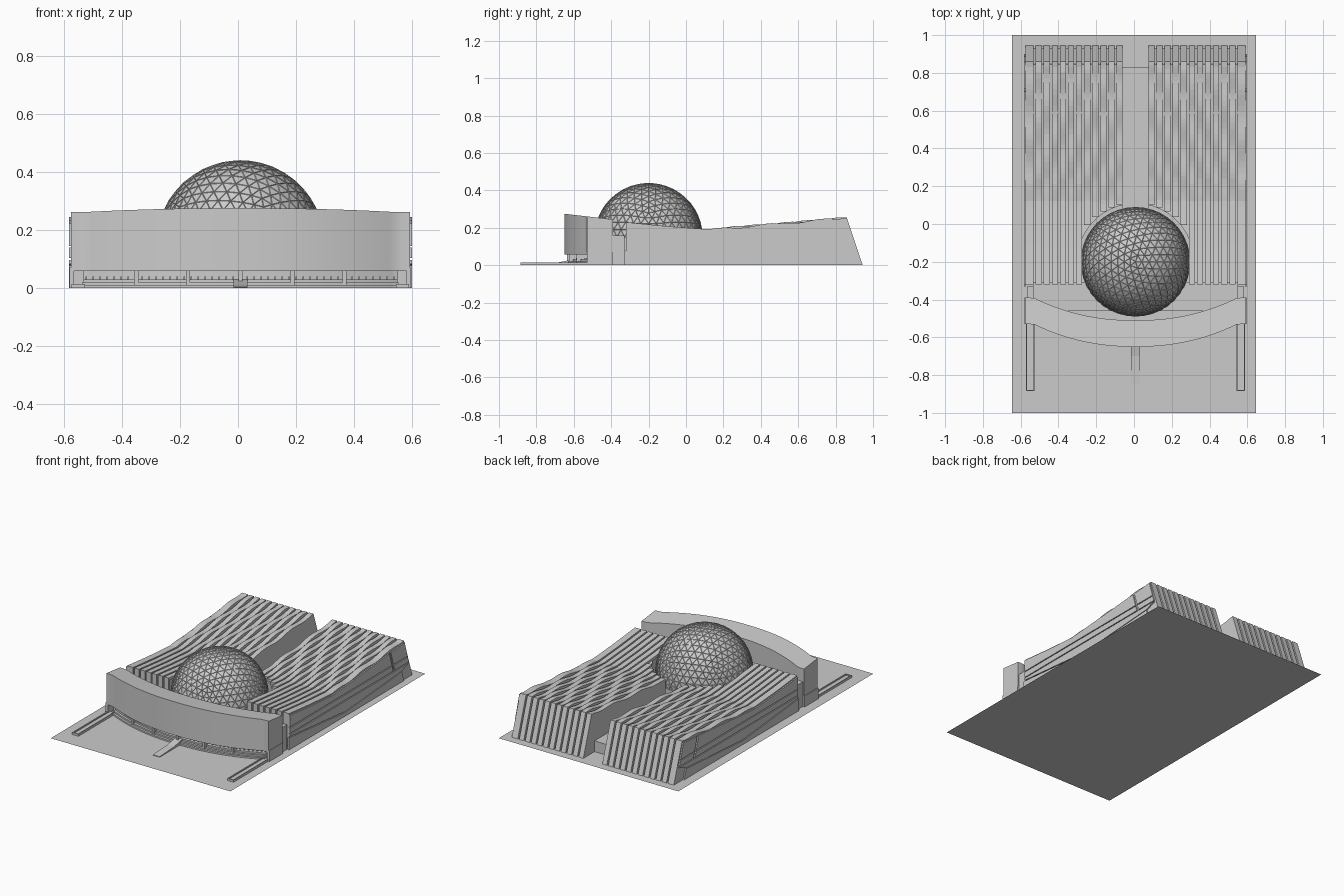
import bpy, bmesh
from math import sin, pi, sqrt

if "Cube" in bpy.data.objects:
    bpy.data.objects.remove(bpy.data.objects["Cube"])

CX = 0.008                      # symmetry axis of the building
DOME_Y, DOME_Z, DOME_R = -0.2, 0.15, 0.29
CUT_R = 0.308


def lerp_path(path, y):
    for (a, za), (b, zb) in zip(path, path[1:]):
        if y <= b:
            return za + (zb - za) * (y - a) / (b - a)
    return path[-1][1]


def loft(bm, ring_a, ring_b):
    """Closed solid between two matching rings."""
    a = [bm.verts.new(p) for p in ring_a]
    b = [bm.verts.new(p) for p in ring_b]
    n = len(a)
    for i in range(n):
        j = (i + 1) % n
        bm.faces.new((a[i], a[j], b[j], b[i]))
    bm.faces.new(a[::-1])
    bm.faces.new(b)


def prism(bm, x0, x1, yz):
    loft(bm, [(x0, y, z) for y, z in yz], [(x1, y, z) for y, z in yz])


def box(bm, x0, x1, y0, y1, z0, z1):
    prism(bm, x0, x1, [(y0, z0), (y1, z0), (y1, z1), (y0, z1)])


def finish(name, bm):
    bmesh.ops.recalc_face_normals(bm, faces=bm.faces[:])
    me = bpy.data.meshes.new(name)
    bm.to_mesh(me)
    bm.free()
    ob = bpy.data.objects.new(name, me)
    bpy.context.collection.objects.link(ob)
    return ob


# Ground sheet
bm = bmesh.new()
bm.faces.new([bm.verts.new(p) for p in
              [(-.645, -1, 0), (.645, -1, 0), (.645, 1, 0), (-.645, 1, 0)]])
finish("ground_sheet", bm)

# Dome of triangular panels, on a drum
bm = bmesh.new()
bmesh.ops.create_icosphere(bm, subdivisions=4, radius=DOME_R)
bmesh.ops.bisect_plane(bm, geom=bm.verts[:] + bm.edges[:] + bm.faces[:],
                       plane_co=(0, 0, -0.03), plane_no=(0, 0, -1), clear_outer=True)
bmesh.ops.inset_individual(bm, faces=bm.faces[:], thickness=0.003, depth=-0.002)
bmesh.ops.translate(bm, verts=bm.verts[:], vec=(CX, DOME_Y, DOME_Z))
finish("dome", bm)
bpy.ops.mesh.primitive_cylinder_add(vertices=64, radius=0.285, depth=0.13,
                                    location=(CX, DOME_Y, 0.065))
bpy.context.object.name = "dome_drum"

# Round cutter clearing the halls around the dome
bpy.ops.mesh.primitive_cylinder_add(vertices=64, radius=CUT_R, depth=1,
                                    location=(CX, DOME_Y, 0.2))
cutter = bpy.context.object
cutter.name = "dome_cutter"
cutter.hide_render = True

# Two side halls with sloping roofs
ROOF = [(-.32, .23), (-.1, .208), (.12, .192), (.5, .222), (.86, .254)]
INNER, OUTER, RIBS = 0.068, 0.582, 12
for side, s in (("left", -1), ("right", 1)):
    bm = bmesh.new()
    body = [(-.31, 0)] + [(y if y > -.32 else -.31, z - .014) for y, z in ROOF[:-1]]
    body += [(.845, .24), (.93, 0)]
    prism(bm, CX + s * INNER, CX + s * OUTER, body)
    hall = finish(side + "_hall", bm)
    mod = hall.modifiers.new("clear_dome", 'BOOLEAN')
    mod.object, mod.operation, mod.solver = cutter, 'DIFFERENCE', 'EXACT'

    # Staggered wavy ribs running over the roof and down the back
    bm = bmesh.new()
    pitch = (OUTER - INNER) / RIBS
    for i in range(RIBS):
        x0 = INNER + i * pitch
        x1 = x0 + pitch * (0.76 if i < RIBS - 1 else 1)
        front = x0 > 0.27
        y0 = -.32 if front else DOME_Y + sqrt(CUT_R ** 2 - x0 ** 2)
        n = 40
        top, under = [], []
        for k in range(n + 1):
            y = y0 + (.86 - y0) * k / n
            z = lerp_path(ROOF, y)
            fade = min(1, max(0, (y - .1) / .15)) * min(1, (.86 - y) / .05)
            top.append((y, z + .006 * fade * sin(2 * pi * (y / .28 + i / 3))))
            under.append((min(y + (.01 if front and k == 0 else 0), .843), z - .018))
        ring = top + [(.945, 0), (.928, 0)] + under[::-1]
        if front:
            ring += [(-.308, .02), (-.32, .02)]
        prism(bm, CX + s * x0, CX + s * x1, ring)
    finish(side + "_roof_ribs", bm)

    # Outer side cladding: bands split by grooves and a slanted slit
    bm = bmesh.new()
    xa, xb = CX + s * (OUTER - .002), CX + s * (OUTER + .008)

    def slant(y, z):            # follows the leaning rear end
        return y - (z - .15) * .3

    back = lambda z: slant(.885, z)
    for lo, hi in ((.145, None), (.103, .139)):
        top = [(y, z - .008) for y, z in ROOF[:-1]] if hi is None else [(-.32, hi)]
        za = .232 if hi is None else hi
        prism(bm, xa, xb, [(slant(.725, lo), lo), (-.32, lo)] + top + [(slant(.725, za), za)])
        zb = .244 if hi is None else hi
        prism(bm, xa, xb, [(back(lo), lo), (slant(.74, lo), lo),
                           (slant(.74, za), za), (back(zb), zb)])
    prism(bm, xa, xb, [(-.32, .097), (-.32, .083), (.25, .03), (.83, .07), (back(.097), .097)])
    prism(bm, xa, xb, [(-.33, 0), (-.33, .078), (.24, .025), (.83, .065), (.85, 0)])
    finish(side + "_side_cladding", bm)

# Low link between the halls, and foyer in front of the dome
bm = bmesh.new()
box(bm, CX - INNER, CX + INNER, .06, .83, 0, .07)
finish("middle_link", bm)
bm = bmesh.new()
box(bm, CX - .54, CX + .54, -.46, -.31, 0, .15)
finish("foyer", bm)


# Curved front building with a sloping top
def bow(x, mid):
    return mid + .12 * min(1, abs(x) / .54) ** 2.2


def curved_block(bm, half, y_front, y_back, z0, top):
    xs = [half * (k / 24 - 1) for k in range(49)]
    plan = [(x, bow(x, y_front)) for x in xs] + [(x, bow(x, y_back)) for x in xs[::-1]]
    loft(bm, [(CX + x, y, z0) for x, y in plan], [(CX + x, y, top(y)) for x, y in plan])


bm = bmesh.new()
curved_block(bm, .583, -.65, -.51, .058, lambda y: .275 - .115 * (y + .65))
front = finish("front_building", bm)
bpy.context.view_layer.objects.active = front
bpy.ops.object.select_all(action='DESELECT')
front.select_set(True)
bpy.ops.object.shade_smooth_by_angle()

# Recessed ground floor on a stepped plinth
bm = bmesh.new()
curved_block(bm, .55, -.58, -.51, .03, lambda y: .058)
finish("ground_floor", bm)
bm = bmesh.new()
for k in range(3):
    curved_block(bm, .55 - .005 * k, -.645 + .015 * k, -.51, .01 * k, lambda y: .01 * (k + 1))
finish("front_steps", bm)

# Piers and fins under the front building
bm = bmesh.new()
for x in (-.358, -.18, 0, .18, .358):
    y = bow(x, -.635)
    box(bm, CX + x - .007, CX + x + .007, y, y + .07, 0, .06)
finish("front_piers", bm)
bm = bmesh.new()
for k in range(45):
    x = -.53 + 1.06 * k / 44
    y = bow(x, -.6)
    box(bm, CX + x - .003, CX + x + .003, y, y + .03, .028, .04)
finish("front_fins", bm)

# End walls beside the front building
bm = bmesh.new()
for s in (-1, 1):
    box(bm, CX + s * .572, CX + s * .588, -.53, -.39, 0, .07)
    box(bm, CX + s * .54, CX + s * .575, -.47, -.33, 0, .16)
finish("end_walls", bm)

# Approach ramps: two long curbed side ramps and one centre ramp
bm = bmesh.new()
for s in (-1, 1):
    box(bm, CX + s * .535, CX + s * .58, -.885, -.5, 0, .006)
    for x in (.535, .574):
        box(bm, CX + s * x, CX + s * (x + .006), -.885, -.5, 0, .014)
    box(bm, CX + s * .535, CX + s * .58, -.885, -.879, 0, .014)
prism(bm, CX - .024, CX + .024, [(-.85, 0), (-.6, 0), (-.6, .032), (-.7, .012), (-.85, .004)])
finish("approach_ramps", bm)
